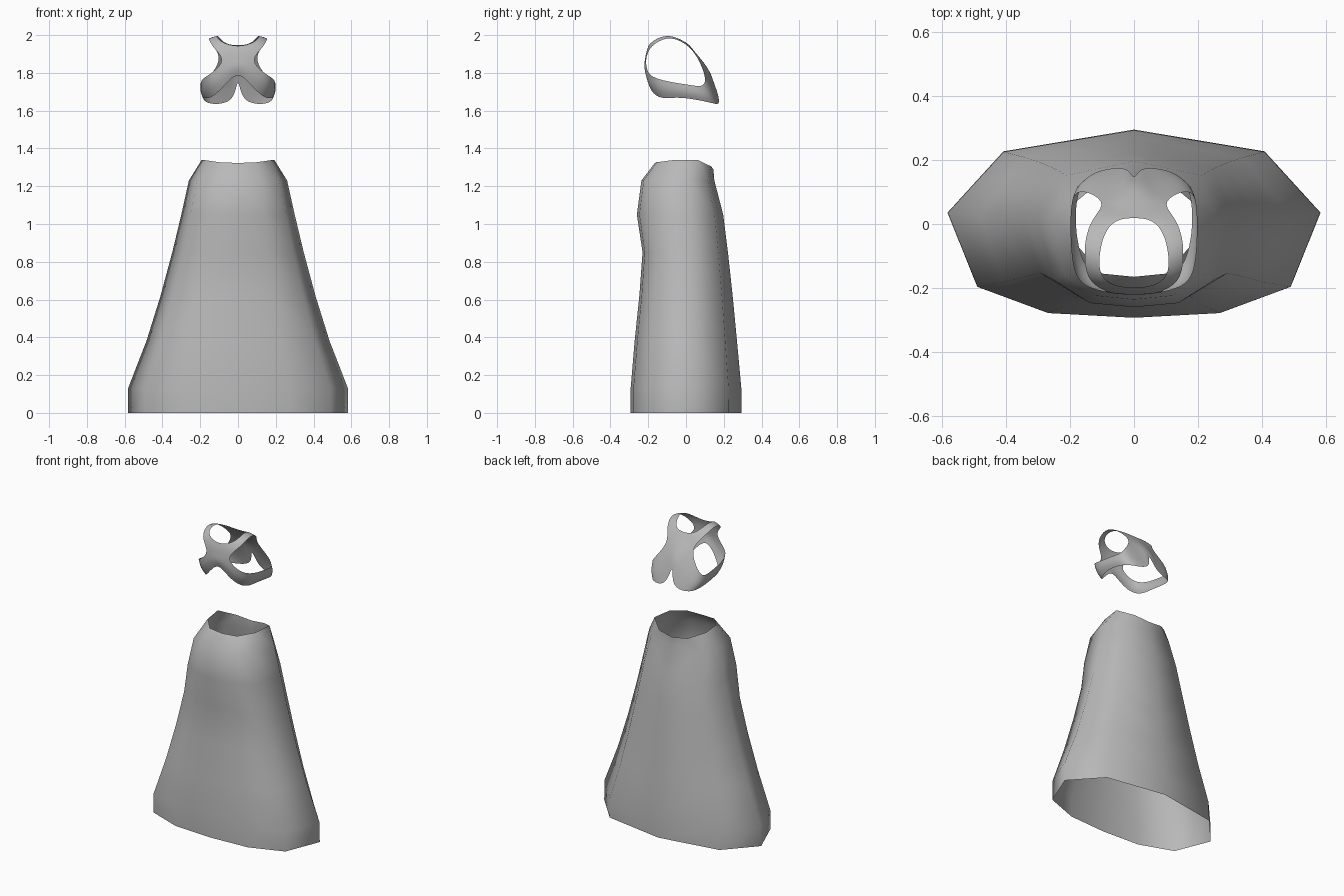
import bpy, bmesh
from mathutils import Vector

if "Cube" in bpy.data.objects:
    bpy.data.objects.remove(bpy.data.objects["Cube"])

grey = bpy.data.materials.new("mid_grey")
grey.diffuse_color = (.48, .48, .48, 1)
grey.use_nodes = True
grey.node_tree.nodes["Principled BSDF"].inputs["Base Color"].default_value = grey.diffuse_color


def make_object(name, strips, subdivisions=0):
    """Skin each strip (list of equal-length rows), weld and mirror across x."""
    bm = bmesh.new()
    for rows in strips:
        grid = [[bm.verts.new(p) for p in row] for row in rows]
        for a, b in zip(grid, grid[1:]):
            for i in range(len(a) - 1):
                bm.faces.new((a[i], a[i + 1], b[i + 1], b[i]))
    bmesh.ops.remove_doubles(bm, verts=bm.verts, dist=0.0005)
    bmesh.ops.recalc_face_normals(bm, faces=bm.faces)
    for f in bm.faces:
        f.smooth = True
    mesh = bpy.data.meshes.new(name)
    bm.to_mesh(mesh)
    bm.free()
    mesh.materials.append(grey)
    obj = bpy.data.objects.new(name, mesh)
    bpy.context.collection.objects.link(obj)
    obj.modifiers.new("Mirror", 'MIRROR').merge_threshold = 0.001
    if subdivisions:
        sub = obj.modifiers.new("Subdivision", 'SUBSURF')
        sub.levels = sub.render_levels = subdivisions
    return obj


# Robe: ten-sided rings given as (z, half width, front depth, back depth)
def ring(z, w, f, b):
    return [(0, b, z), (.70 * w, .77 * b, z), (w, .12 * b, z),
            (.84 * w, -.67 * f, z), (.46 * w, -.95 * f, z), (0, -f, z)]


rings = [(0, .583, .293, .295), (.13, .582, .293, .293), (.38, .485, .272, .27),
         (.62, .41, .247, .247), (.85, .348, .23, .222), (1.05, .30, .26, .197),
         (1.23, .26, .236, .15)]
neck_rim = [(0, .145, 1.29), (.105, .133, 1.305), (.192, .06, 1.34),
            (.175, -.07, 1.338), (.10, -.155, 1.327), (0, -.165, 1.323)]
make_object("robe", [[ring(*r) for r in rings] + [neck_rim]])


# Headgear: upper and lower straps, joined at the front and back plates
def strap(edges, bulge):
    """Add a slightly outward-pushed middle point between each pair of edges."""
    centre = Vector((0, -.03, 1.8))
    rows = []
    for p, q in edges:
        p, q = Vector(p), Vector(q)
        mid = (p + q) / 2
        out = (mid - centre).normalized() * bulge
        rows.append([p, mid + out, q])
    return rows


front_mid, front_waist = (0, -.217, 1.87), (.06, -.217, 1.87)
back_mid, back_inner, back_waist = (0, .085, 1.868), (.045, .083, 1.868), (.083, .07, 1.87)

upper = [((0, -.2, 1.94), front_mid),
         ((.06, -.195, 1.95), front_waist),
         ((.108, -.165, 1.978), (.145, -.19, 1.945)),
         ((.11, -.10, 2.003), (.157, -.10, 1.992)),
         ((.095, -.03, 1.98), (.15, -.03, 1.972)),
         ((.06, .015, 1.95), (.125, .025, 1.932))]
lower = [((0, -.208, 1.80), front_mid),
         ((.05, -.206, 1.76), front_waist),
         ((.10, -.185, 1.70), (.135, -.205, 1.80)),
         ((.155, -.135, 1.66), (.185, -.17, 1.773)),
         ((.18, -.05, 1.673), (.198, -.08, 1.75)),
         ((.185, .05, 1.66), (.198, .03, 1.735)),
         ((.165, .14, 1.64), (.192, .09, 1.724)),
         ((.105, .17, 1.632), (.162, .11, 1.765)),
         ((.035, .178, 1.65), back_waist),
         ((.012, .163, 1.71), back_inner),
         ((0, .14, 1.765), back_mid)]
# The last row collapses into a triangle at the waist when welded
plate = [[(0, .02, 1.945), (.0425, .045, 1.9075), back_waist],
         [back_mid, back_inner, back_waist]]
upper_rows = strap(upper, .004) + [plate[0]]
lower_rows = strap(lower, .012)
# Both straps share the front centre line and the welded plate edges
for row in (upper_rows[0], lower_rows[0], lower_rows[-1]):
    for p in row:
        p[0] = 0
make_object("headgear", [upper_rows, lower_rows, plate], 2)
